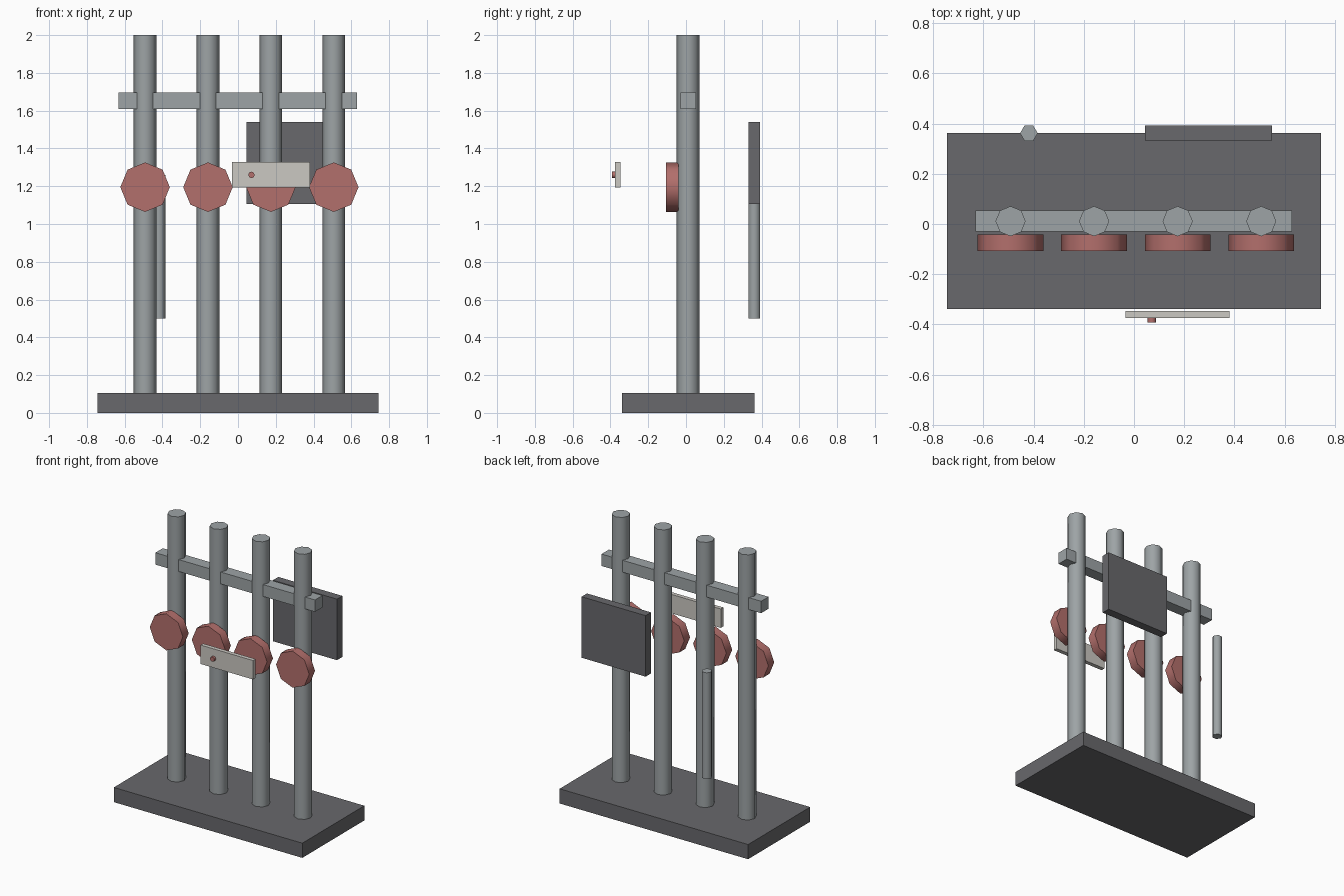
import bpy
from math import pi, radians

if "Cube" in bpy.data.objects:
    bpy.data.objects.remove(bpy.data.objects["Cube"])


def material(name, rgb):
    m = bpy.data.materials.new(name)
    m.diffuse_color = (*rgb, 1)
    m.use_nodes = True
    m.node_tree.nodes["Principled BSDF"].inputs["Base Color"].default_value = m.diffuse_color
    return m


RED = material("red", (0.45, 0.16, 0.15))
DARK = material("dark_grey", (0.14, 0.14, 0.15))
STEEL = material("steel_grey", (0.34, 0.37, 0.38))
CREAM = material("cream", (0.60, 0.58, 0.54))


def box(name, x, y, z, mat):
    """Box from (min, max) ranges on each axis."""
    bpy.ops.mesh.primitive_cube_add(size=1, location=[sum(r) / 2 for r in (x, y, z)])
    o = bpy.context.object
    o.name = name
    o.scale = [r[1] - r[0] for r in (x, y, z)]
    bpy.ops.object.transform_apply(location=False, rotation=False, scale=True)
    o.data.materials.append(mat)
    return o


def prism(name, sides, radius, length, loc, mat, rot=(0, 0, 0)):
    """Low-sided cylinder with smooth walls and sharp caps."""
    bpy.ops.mesh.primitive_cylinder_add(vertices=sides, radius=radius, depth=length,
                                        location=loc, rotation=rot)
    o = bpy.context.object
    o.name = name
    o.data.materials.append(mat)
    bpy.ops.object.shade_smooth_by_angle(angle=radians(65))
    return o


FORWARD = (pi / 2, 0, 0)

# Base slab and the bar tying the posts together
box("base", (-0.745, 0.745), (-0.338, 0.363), (0, 0.105), DARK)
box("crossbar", (-0.632, 0.63), (-0.03, 0.054), (1.61, 1.695), STEEL)

# Four posts, each carrying a red disc on its front
for i in range(4):
    x = -0.492 + i * 0.333
    prism(f"post_{i + 1}", 8, 0.06, 1.9, (x, 0.011, 1.05), STEEL)
    prism(f"disc_{i + 1}", 8, 0.131, 0.066, (x, -0.074, 1.195), RED, FORWARD)

# Front plate with its small stud
box("front_plate", (-0.033, 0.381), (-0.375, -0.346), (1.192, 1.327), CREAM)
prism("stud", 8, 0.017, 0.024, (0.071, -0.381, 1.26), RED, FORWARD)

# Rear panel and rear hexagonal rod
box("rear_panel", (0.044, 0.55), (0.332, 0.393), (1.105, 1.541), DARK)
prism("rear_rod", 6, 0.035, 0.76, (-0.419, 0.362, 0.88), STEEL, (0, 0, pi / 6))
